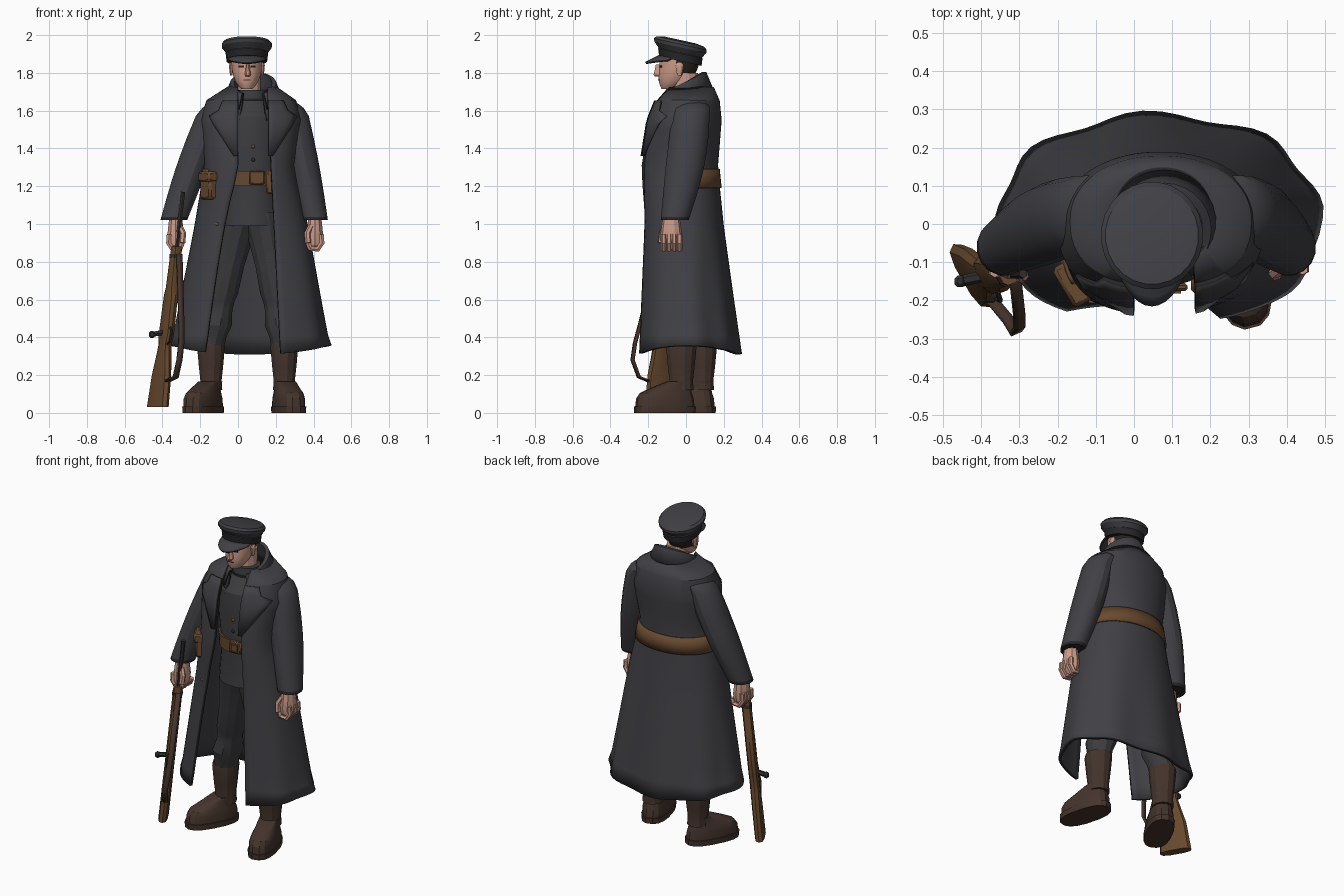
import bpy, bmesh, math
from math import sin, cos, pi, acos, copysign
from mathutils import Vector

if "Cube" in bpy.data.objects:
    bpy.data.objects.remove(bpy.data.objects["Cube"])


def material(name, red, green, blue):
    mat = bpy.data.materials.new(name)
    mat.use_nodes = True
    mat.diffuse_color = (red, green, blue, 1)
    mat.node_tree.nodes["Principled BSDF"].inputs["Base Color"].default_value = mat.diffuse_color
    return mat


COAT = material("charcoal wool", .052, .052, .06)
CLOTH = material("dark grey cloth", .046, .045, .049)
EDGE = material("black edging", .02, .02, .022)
SKIN = material("skin", .6, .33, .25)
HAIR = material("dark hair", .02, .015, .012)
BOOT = material("brown boot leather", .058, .034, .025)
BELT = material("tan leather", .14, .067, .03)
WOOD = material("rifle wood", .135, .066, .026)
METAL = material("dark metal", .03, .027, .027)
BRASS = material("brass", .3, .13, .04)
AXIS = .08  # the body's own centre line in x


def activate(ob):
    bpy.ops.object.select_all(action='DESELECT')
    ob.select_set(True)
    bpy.context.view_layer.objects.active = ob


def finish(ob, mats):
    for mat in mats:
        ob.data.materials.append(mat)
    activate(ob)
    bpy.ops.object.shade_smooth_by_angle(angle=pi / 7)


def link_new(name, data):
    ob = bpy.data.objects.new(name, data)
    bpy.context.collection.objects.link(ob)
    return ob


def bridge(name, rows, mats, closed=True, rule=None, thick=0):
    """Bridge rows of points into a capped tube, or an open sheet with thickness."""
    bm = bmesh.new()
    verts = [[bm.verts.new(point) for point in row] for row in rows]
    count = len(rows[0])
    for low, high in zip(verts, verts[1:]):
        for i in range(count if closed else count - 1):
            j = (i + 1) % count
            bm.faces.new((low[i], low[j], high[j], high[i]))
    if closed:
        bm.faces.new(verts[0])
        bm.faces.new(verts[-1])
    bmesh.ops.recalc_face_normals(bm, faces=bm.faces)
    if rule:
        for face in bm.faces:
            face.material_index = int(rule(face.calc_center_median()))
    mesh = bpy.data.meshes.new(name)
    bm.to_mesh(mesh)
    bm.free()
    ob = link_new(name, mesh)
    if thick:
        mod = ob.modifiers.new("thickness", 'SOLIDIFY')
        mod.thickness, mod.offset = thick, 0
        mod.material_offset_rim = len(mats) - 1
    finish(ob, mats)


def spow(value, power):
    return copysign(abs(value) ** power, value)


def loft(name, rings, mats, sides=14, power=1, yaw=0, tilt=0, rule=None):
    """Stack of horizontal superellipse rings (x, y, z, x radius, y radius)."""
    rows = []
    for x, y, z, rx, ry in rings:
        row = []
        for i in range(sides):
            angle = 2 * pi * (i + .5) / sides
            u, v = rx * spow(cos(angle), power), ry * spow(sin(angle), power)
            row.append((x + u * cos(yaw) - v * sin(yaw), y + u * sin(yaw) + v * cos(yaw), z + tilt * v))
        rows.append(row)
    bridge(name, rows, mats, rule=rule)


def stack(name, x, y, profile, depth, mats, **options):
    """Loft on one upright axis from (z, radius) pairs."""
    loft(name, [(x, y, z, r, r * depth) for z, r in profile], mats, **options)


def tube(name, points, radius, mat):
    curve = bpy.data.curves.new(name, 'CURVE')
    curve.dimensions, curve.use_fill_caps = '3D', True
    curve.bevel_depth, curve.bevel_resolution = radius, 1
    spline = curve.splines.new('POLY')
    spline.points.add(len(points) - 1)
    for target, point in zip(spline.points, points):
        target.co = (*point, 1)
    activate(link_new(name, curve))
    bpy.ops.object.convert(target='MESH')
    finish(bpy.context.object, [mat])


def box(name, at, size, mat, yaw=0, bevel=0):
    bpy.ops.mesh.primitive_cube_add(size=1, location=at, rotation=(0, 0, yaw))
    ob = bpy.context.object
    ob.name, ob.scale = name, size
    bpy.ops.object.transform_apply(location=False, rotation=False, scale=True)
    if bevel:
        ob.modifiers.new("bevel", 'BEVEL').width = bevel
    finish(ob, [mat])


# Greatcoat outline: z, right, left, front, back
OUTLINE = [(.3, -.35, .48, -.25, .28), (1, -.22, .36, -.22, .19), (1.3, -.17, .29, -.23, .16),
           (1.55, -.19, .33, -.19, .18), (1.65, -.16, .3, -.15, .17), (1.72, -.05, .2, -.1, .14)]
POWER = .8


def outline(z):
    """Centre and radii of the coat at a height."""
    right, left, front, back = OUTLINE[-1][1:]
    for low, high in zip(OUTLINE, OUTLINE[1:]):
        if z <= high[0]:
            k = (z - low[0]) / (high[0] - low[0])
            right, left, front, back = [a + (b - a) * k for a, b in zip(low[1:], high[1:])]
            break
    return (left + right) / 2, (front + back) / 2, (left - right) / 2, (back - front) / 2


def coat_point(z, t, grow=0):
    """Point on the coat, from its left front edge round the back to the right one."""
    cx, cy, rx, ry = outline(z)
    edge_left, edge_right = .24 - .05 * z, -.18 * max(0, 1.25 - z) ** .7
    start = -acos(spow((edge_left - cx) / rx, 1 / POWER))
    end = 2 * pi - acos(spow((edge_right - cx) / rx, 1 / POWER))
    angle = start + (end - start) * t
    fold = 1 - .055 * max(0, 1 - z) * sin(pi * t) * sin(14 * pi * t)
    hem = .045 * cos(angle) ** 2 if z < .32 else 0
    power = POWER if sin(angle) < 0 else .95
    return (cx + (rx * fold + grow) * spow(cos(angle), power),
            cy + (ry * fold + grow) * spow(sin(angle), power), z + hem)


def coat_front(x, z):
    cx, cy, rx, ry = outline(z)
    u = min(1, abs(x - cx) / rx)
    return cy - ry * (1 - u ** (2 / POWER)) ** (POWER / 2)


heights = [.31 + i * .1 for i in range(13)] + [z for z, *_ in OUTLINE[3:]]
bridge("greatcoat", [[coat_point(z, i / 56) for i in range(57)] for z in heights],
       [COAT, EDGE], closed=False, thick=.018)
bridge("coat_belt", [[coat_point(z, .2 + .65 * i / 36, .013) for i in range(37)] for z in (1.19, 1.24, 1.29)],
       [BELT], closed=False, thick=.01)
box("coat_button", (-.11, coat_front(-.11, 1) - .01, 1), (.018, .012, .018), BRASS, bevel=.004)

# Lapels lie on the coat front
for side, s in (("right", -1), ("left", 1)):
    rows = []
    for z, outer in ((1.36, .1), (1.53, .21), (1.57, .23), (1.6, .18), (1.65, .16)):
        xs = [AXIS + s * (.08 + (outer - .08) * i / 5) for i in range(6)]
        rows.append([(x, coat_front(x, z) - .016, z) for x in xs])
    bridge(side + "_lapel", rows, [COAT, EDGE], closed=False, thick=.014)

# Turned-up collar, low and open at the throat, high behind
rows = []
for radius, z in ((.14, 1.6), (.12, 1.68), (.105, 1.74), (.118, 1.74), (.15, 1.66)):
    angles = [-pi / 3 + pi * 5 / 3 * i / 24 for i in range(25)]
    rows.append([(AXIS + radius * cos(a), -.015 + radius * sin(a), z + .06 * sin(a)) for a in angles])
bridge("coat_collar", rows, [COAT, EDGE], closed=False, thick=.014)


def sleeve(side, s, reach):
    """Sleeve with a rounded shoulder, a full elbow and a dark cuff."""
    rings = []
    for t in (-.05, -.03, .01, .08, .28, .45, .55, .65, .8, .94, .97, 1):
        bow = sin(pi * max(0, t))
        radius = .086 + .008 * bow - .014 * t
        radius *= .5 if t < -.04 else .8 if t < 0 else 1
        inset = .02 * max(0, 1 - t * 12) - .06 * (reach - .12) * bow
        rings.append((AXIS + s * (.2 + reach * t - inset), .03 + .012 * bow - .09 * t, 1.62 - .6 * t,
                      radius, radius * (1.15 + .1 * bow - .1 * t)))
    loft(side + "_sleeve", rings, [COAT, EDGE], sides=16, rule=lambda c: c.z < 1.04)


def hand(side, x, y, s):
    stack(side + "_hand", x, y, ((1.04, .035), (.98, .042), (.93, .047), (.89, .042), (.865, .027)),
          1.25, [SKIN], sides=10)
    for i in range(4):
        knuckle = Vector((x, y - .04 + .028 * i, .9))
        path = ((.034, .045), (.038, 0), (.015, -.035), (-.025, -.03), (-.035, 0))
        tube(side + "_finger", [knuckle + Vector((s * out, 0, up)) for out, up in path], .015, SKIN)
    tube(side + "_thumb", [(x - s * .02, y - .035, .99), (x - s * .04, y - .05, .95),
                           (x - s * .035, y - .055, .9)], .016, SKIN)


def leg(side, hip, ankle, yaw):
    """Baggy trouser leg, boot shaft, and a foot turned outward."""
    hip, ankle = Vector(hip), Vector(ankle)
    rings = []
    for t in (0, .2, .4, .6, .66, .72, .83, .92, 1):
        radius = .12 - .05 * t - .015 * sin(pi * t) + {.6: .008, .83: .016}.get(t, 0)
        rings.append((*hip.lerp(ankle, t), 1.06 - .72 * t, radius, radius * 1.12))
    loft(side + "_trouser_leg", rings, [CLOTH], sides=12)
    stack(side + "_boot_shaft", *ankle, ((.37, .073), (.35, .076), (.25, .067), (.17, .058), (.12, .062)),
          1.1, [BOOT], sides=12)

    def foot(part, profile):
        rings = [(ankle.x + sin(yaw) * ahead, ankle.y - cos(yaw) * ahead, z, wide, length)
                 for ahead, z, wide, length in profile]
        loft(side + part, rings, [BOOT], sides=16, power=.8, yaw=yaw)
    foot("_boot_foot", ((.09, .03, .074, .16), (.09, .075, .074, .155), (.085, .105, .068, .14),
                        (.06, .13, .06, .11), (.01, .165, .058, .07)))
    foot("_boot_sole", ((.09, 0, .078, .165), (.09, .034, .08, .167)))


sleeve("right", -1, .22)
sleeve("left", 1, .125)
hand("right", -.33, -.085, -1)
hand("left", .407, -.078, 1)
leg("right", (.01, .01), (-.143, .083), -.48)
leg("left", (.13, -.01), (.245, -.025), .26)

# Tunic, buttons and waist belt
stack("tunic", .07, -.01, ((.99, .165), (1.2, .15), (1.45, .17), (1.57, .155), (1.64, .1), (1.66, .085), (1.71, .08)),
      .92, [CLOTH], sides=20)
stack("tunic_collar_seam", .07, -.01, ((1.655, .09), (1.665, .09)), .92, [EDGE], sides=20)
stack("waist_belt", .07, -.01, ((1.2, .163), (1.28, .168)), .92, [BELT], sides=20)
box("belt_buckle", (.1, -.165, 1.245), (.08, .02, .07), BELT, bevel=.006)
box("buckle_plate", (.1, -.178, 1.245), (.045, .009, .04), BELT)
box("left_pouch", (.172, -.155, 1.225), (.045, .05, .13), BELT, bevel=.008)
box("right_pouch", (-.15, -.15, 1.2), (.065, .11, .14), BELT, yaw=pi / 6, bevel=.012)
box("right_pouch_flap", (-.155, -.153, 1.25), (.07, .12, .055), BELT, yaw=pi / 6, bevel=.01)
for i in range(4):
    box("tunic_button", (AXIS, -.163 + .008 * max(0, i - 1) ** 1.5, 1.34 + .07 * i), (.018, .012, .018),
        BRASS if i == 1 else CLOTH, bevel=.004)

# Head, with hair on the back faces above the nape
HEAD = .047
stack("neck", .06, 0, ((1.64, .062), (1.8, .06)), 1.1, [SKIN], sides=12)
face = ((1.715, .03, -.13, -.06), (1.73, .045, -.137, -.035), (1.755, .062, -.145, .015), (1.79, .074, -.147, .047),
        (1.815, .079, -.143, .06), (1.845, .082, -.142, .07), (1.9, .083, -.14, .076))
loft("head", [(HEAD, (front + back) / 2, z, wide, (back - front) / 2) for z, wide, front, back in face],
     [SKIN, HAIR], sides=20, rule=lambda c: c.y > -.035 and c.z > 1.795)
stack("nose", .052, -.147, ((1.78, .012), (1.79, .018), (1.81, .014), (1.845, .009)), 1.5, [SKIN], sides=8)
box("mouth", (HEAD, -.143, 1.763), (.038, .009, .005), BOOT)
for s in (-1, 1):
    box("eye", (HEAD + s * .031, -.134, 1.833), (.026, .009, .01), HAIR, yaw=s * .25)
    stack("ear", HEAD + s * .083, -.035, ((1.785, .006), (1.81, .01), (1.84, .013), (1.855, .007)),
          1.8, [SKIN], sides=8)

# Peaked cap, tilted back
stack("cap", HEAD, -.03, ((1.862, .108), (1.903, .113), (1.906, .11), (1.935, .132), (1.952, .134), (1.966, .122),
                          (1.974, .08)), 1.05, [COAT, EDGE], sides=24, tilt=-.22,
      rule=lambda c: c.z + .22 * (c.y + .03) < 1.904)
rows = []
for k in range(4):
    row = []
    for i in range(15):
        a = pi * (1.14 + .72 * i / 14)
        reach = .025 * k * abs(sin(a)) ** 1.5
        row.append((HEAD + .104 * cos(a), -.03 + .108 * sin(a) - reach, 1.865 - .025 * sin(a) - reach / 2))
    rows.append(row)
bridge("cap_peak", rows, [COAT, EDGE], closed=False, thick=.012)


# Rifle held by the muzzle, with sling
def rifle(z):
    return Vector((-.425, -.135, .03)).lerp(Vector((-.29, -.13, 1.17)), (z - .03) / 1.14)


stock = ((.03, .095), (.2, .08), (.3, .055), (.36, .042), (.42, .055), (.62, .048), (.66, .036), (.88, .026))
loft("rifle_stock", [(*rifle(z), .028, deep) for z, deep in stock], [WOOD], sides=10, power=.7, yaw=pi / 6)
tube("rifle_barrel", [rifle(.84), rifle(1.17)], .012, METAL)
loft("barrel_band", [(*rifle(z), .031, .031) for z in (.82, .84)], [METAL], sides=10, power=.7, yaw=pi / 6)
tube("bolt_handle", [rifle(.43), (-.455, -.15, .415)], .015, METAL)
box("bolt_knob", (-.455, -.15, .415), (.03, .03, .035), METAL, bevel=.008)
tube("trigger_guard", [(-.36, -.17, .46), (-.35, -.2, .43), (-.36, -.195, .38), (-.38, -.16, .36)], .007, METAL)
sling = ((-.31, -.15, .84), (-.3, -.24, .48), (-.3, -.27, .37), (-.31, -.283, .28), (-.33, -.25, .19), (-.38, -.19, .165))
half_width = Vector((.014, .006, 0))
bridge("rifle_sling", [[Vector(p) - half_width, Vector(p) + half_width] for p in sling],
       [BOOT], closed=False, thick=.012)
